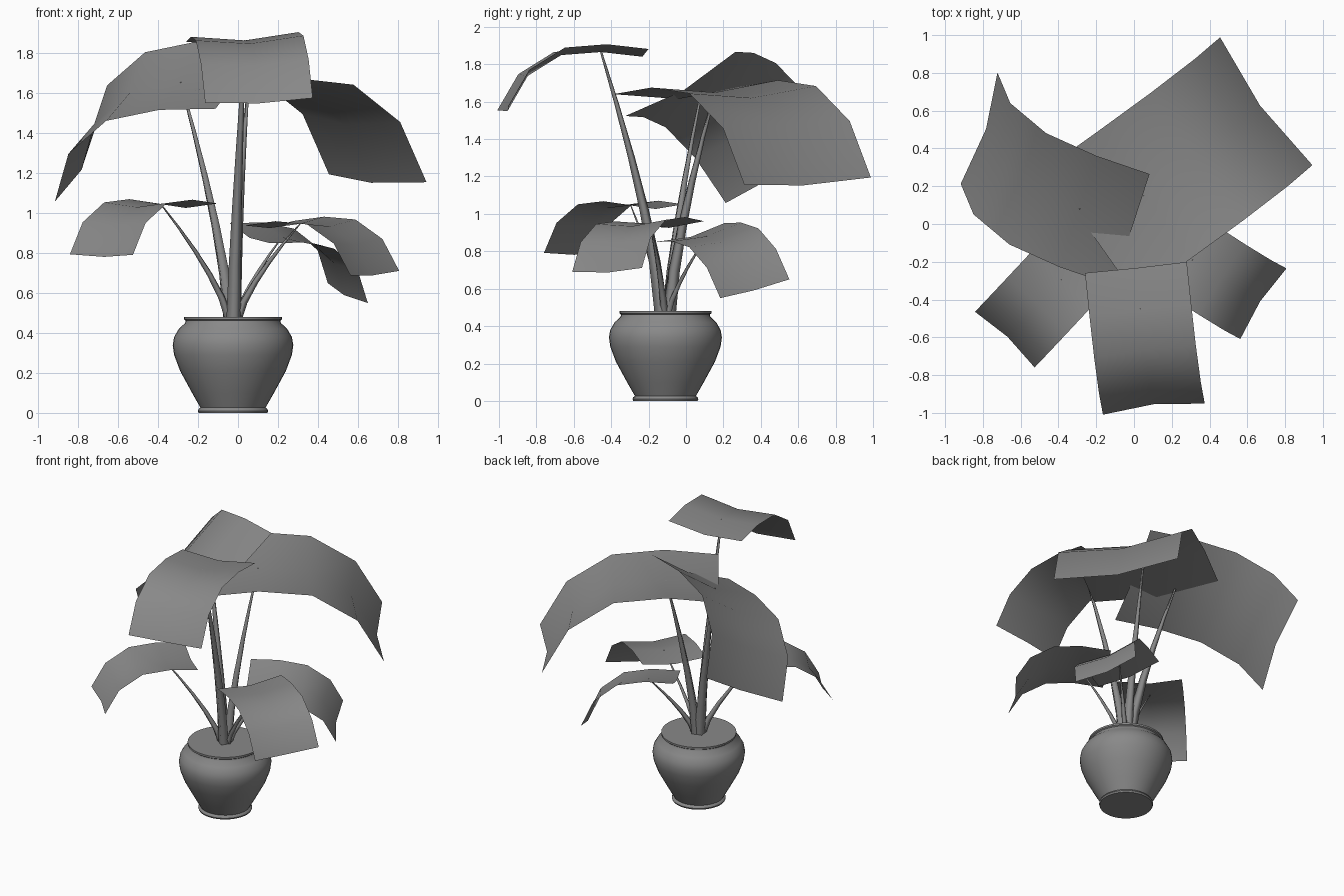
import bpy, bmesh, math
from mathutils import Vector

cube = bpy.data.objects.get("Cube")
if cube:
    bpy.data.objects.remove(cube)

# One plain grey for the whole plant
grey = bpy.data.materials.new("plain_grey")
grey.use_nodes = True
colour = (0.25, 0.25, 0.25, 1)
grey.diffuse_color = colour
grey.node_tree.nodes["Principled BSDF"].inputs["Base Color"].default_value = colour

POT = Vector((-0.025, -0.11, 0))


def add_object(name, data):
    obj = bpy.data.objects.new(name, data)
    bpy.context.collection.objects.link(obj)
    data.materials.append(grey)
    return obj


def shade(obj, degrees):
    bpy.ops.object.select_all(action="DESELECT")
    obj.select_set(True)
    bpy.context.view_layer.objects.active = obj
    bpy.ops.object.shade_smooth_by_angle(angle=math.radians(degrees))


# Turned pot: a (radius, height) profile spun round its axis
def make_pot(profile, sides=40):
    bm = bmesh.new()
    verts = [bm.verts.new((r, 0, z)) for r, z in profile]
    edges = [bm.edges.new(pair) for pair in zip(verts, verts[1:])]
    bmesh.ops.spin(bm, geom=verts + edges, cent=(0, 0, 0), axis=(0, 0, 1),
                   angle=math.tau, steps=sides)
    bmesh.ops.remove_doubles(bm, verts=bm.verts, dist=0.0005)
    bmesh.ops.recalc_face_normals(bm, faces=bm.faces)
    mesh = bpy.data.meshes.new("pot")
    bm.to_mesh(mesh)
    bm.free()
    pot = add_object("pot", mesh)
    pot.location = POT
    shade(pot, 35)


# Leaf rows: position along the chord, arch height, local pitch in degrees
ARCH = [(0, 0, 28), (0.244, 0.132, 23), (0.508, 0.215, 4),
        (0.781, 0.168, -24), (1, 0, -38)]


# Arched sheet with a sunken midrib; returns the midrib point for the stem
def make_leaf(name, base, tip, side):
    base, tip, side = Vector(base), Vector(tip), Vector(side)
    chord = tip - base
    along = chord.normalized()
    up = along.cross(side).normalized()
    width = side.length
    side = up.cross(along) * width
    sag = 0.055 * width

    bm = bmesh.new()
    rows = []
    for u, h, pitch in ARCH:
        centre = base + chord * u + up * h * chord.length
        a = math.radians(pitch)
        normal = up * math.cos(a) - along * math.sin(a)
        points = (centre - side / 2, centre - normal * sag, centre + side / 2)
        rows.append([bm.verts.new(p) for p in points])
    for near, far in zip(rows, rows[1:]):
        for i in range(2):
            bm.faces.new((near[i], far[i], far[i + 1], near[i + 1]))
    joint = rows[1][1].co.copy()
    mesh = bpy.data.meshes.new(name)
    bm.to_mesh(mesh)
    bm.free()
    shade(add_object(name, mesh), 60)
    return joint


# Four-sided tapering stem that leans outward as it rises
def make_stem(name, end, thickness, steps=5):
    out = Vector((end.x - POT.x, end.y - POT.y, 0)).normalized()
    start = POT + out * 0.02 + Vector((0, 0, 0.46))
    curve = bpy.data.curves.new(name, "CURVE")
    curve.dimensions = "3D"
    curve.bevel_depth = thickness
    curve.bevel_resolution = 0
    curve.use_fill_caps = True
    spline = curve.splines.new("POLY")
    spline.points.add(steps)
    for i, point in enumerate(spline.points):
        t = i / steps
        p = start.lerp(end, t ** 1.35)
        p.z = start.z + (end.z - start.z) * t
        point.co = (*p, 1)
        point.radius = 1 - 0.85 * t
    add_object(name, curve)


make_pot([(0, 0), (0.172, 0), (0.176, 0.01), (0.172, 0.02), (0.163, 0.026),
          (0.205, 0.1), (0.265, 0.21), (0.295, 0.29), (0.302, 0.34),
          (0.295, 0.38), (0.272, 0.42), (0.24, 0.45), (0.237, 0.462),
          (0.245, 0.468), (0.245, 0.481), (0, 0.481)])

# Each leaf: base centre, tip centre, width vector towards its left edge
LEAVES = {
    "upper_front": ((0.01, -0.23, 1.87), (0.105, -0.98, 1.565), (0.54, 0.05, 0.02)),
    "upper_back": ((-0.23, -0.05, 1.66), (0.7, 0.65, 1.175), (-0.47, 0.69, 0.03)),
    "upper_right": ((-0.015, -0.03, 1.695), (-0.82, 0.507, 1.23), (-0.215, -0.575, -0.355)),
    "lower_right": ((-0.26, -0.16, 1.05), (-0.684, -0.612, 0.793), (0.32, -0.29, 0)),
    "lower_left": ((0.155, -0.09, 0.95), (0.685, -0.422, 0.7), (0.25, 0.37, 0.02)),
    "lower_back": ((0.06, 0.02, 0.9), (0.55, 0.368, 0.6), (-0.2, 0.37, 0.1)),
}
for part, (base, tip, side) in LEAVES.items():
    joint = make_leaf(part + "_leaf", base, tip, side)
    make_stem(part + "_stem", joint, 0.038 if "upper" in part else 0.022)
